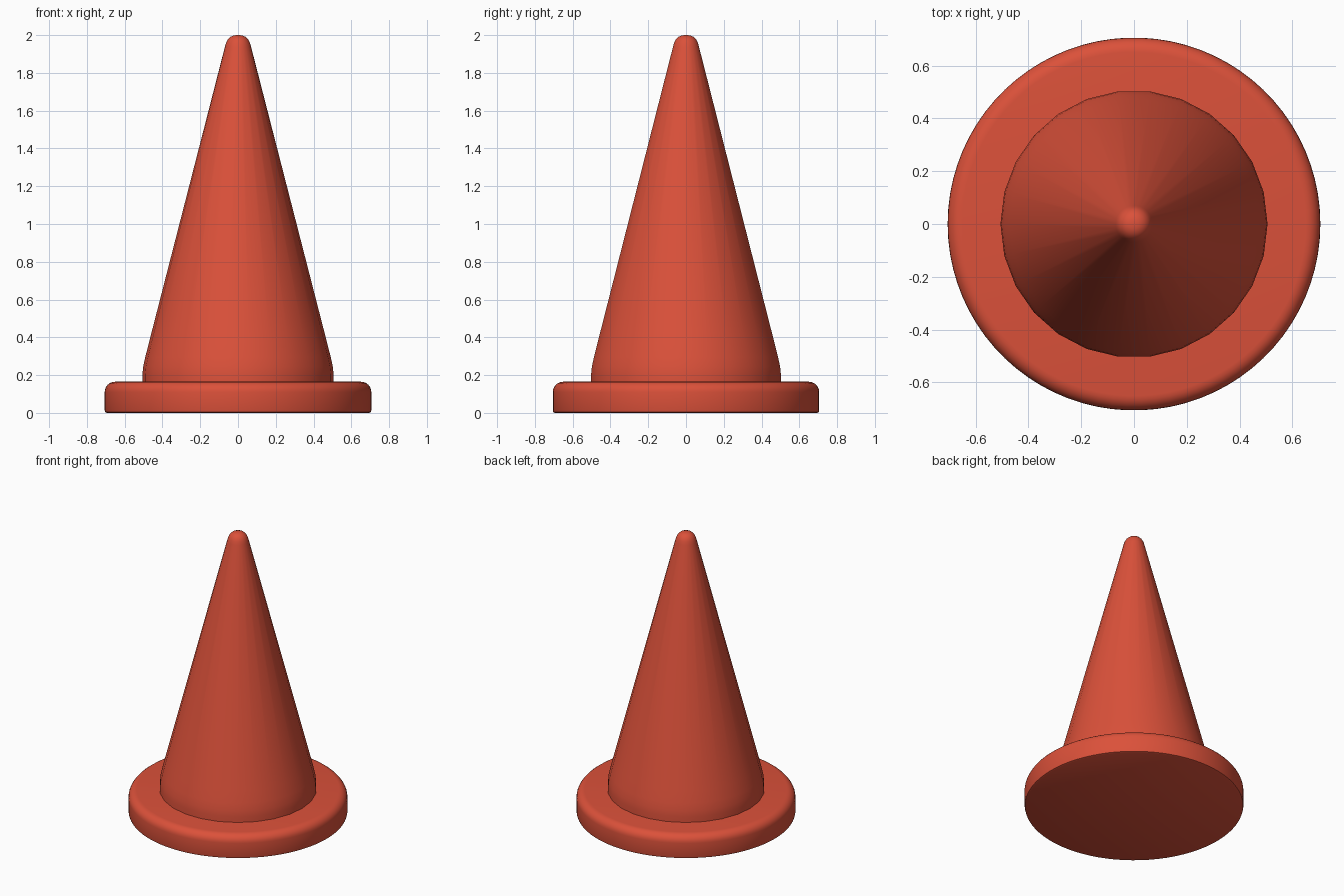
import bpy, bmesh, math

if "Cube" in bpy.data.objects:
    bpy.data.objects.remove(bpy.data.objects["Cube"])

red = bpy.data.materials.new("traffic orange red")
red.diffuse_color = (0.71, 0.082, 0.042, 1)
red.use_nodes = True
red.node_tree.nodes["Principled BSDF"].inputs["Base Color"].default_value = red.diffuse_color


def lathe(name, profile, sides):
    """Revolve (radius, height) points around z; radius 0 closes to a pole."""
    bm = bmesh.new()
    rings = []
    for r, z in profile:
        if r == 0:
            rings.append([bm.verts.new((0, 0, z))] * sides)
        else:
            rings.append([bm.verts.new((r * math.cos(2 * math.pi * i / sides),
                                        r * math.sin(2 * math.pi * i / sides), z))
                          for i in range(sides)])
    for a, b in zip(rings, rings[1:]):
        for i in range(sides):
            j = (i + 1) % sides
            bm.faces.new(list(dict.fromkeys((a[i], a[j], b[j], b[i]))))
    bmesh.ops.recalc_face_normals(bm, faces=bm.faces)
    mesh = bpy.data.meshes.new(name)
    bm.to_mesh(mesh)
    bm.free()
    mesh.materials.append(red)
    ob = bpy.data.objects.new(name, mesh)
    bpy.context.collection.objects.link(ob)
    bpy.ops.object.select_all(action='DESELECT')
    ob.select_set(True)
    bpy.context.view_layer.objects.active = ob
    bpy.ops.object.shade_smooth_by_angle(angle=math.radians(35))
    return ob


# Round base plate with a rounded upper rim
R, TOP, F = 0.706, 0.165, 0.055
rim = [(R - F + F * math.cos(math.radians(a)), TOP - F + F * math.sin(math.radians(a)))
       for a in range(0, 91, 15)]
lathe("base_plate", [(0, 0), (R - 0.012, 0), (R - 0.003, 0.004), (R, 0.015)] + rim + [(0, TOP)], 78)

# Cone with a short upright collar and a rounded tip
lathe("cone_body", [(0, 0.15), (0.506, 0.15), (0.506, 0.205), (0.502, 0.245), (0.491, 0.295),
                    (0.472, 0.37), (0.07, 1.935), (0.064, 1.957), (0.054, 1.977),
                    (0.038, 1.992), (0.019, 1.999), (0, 2.0)], 26)
